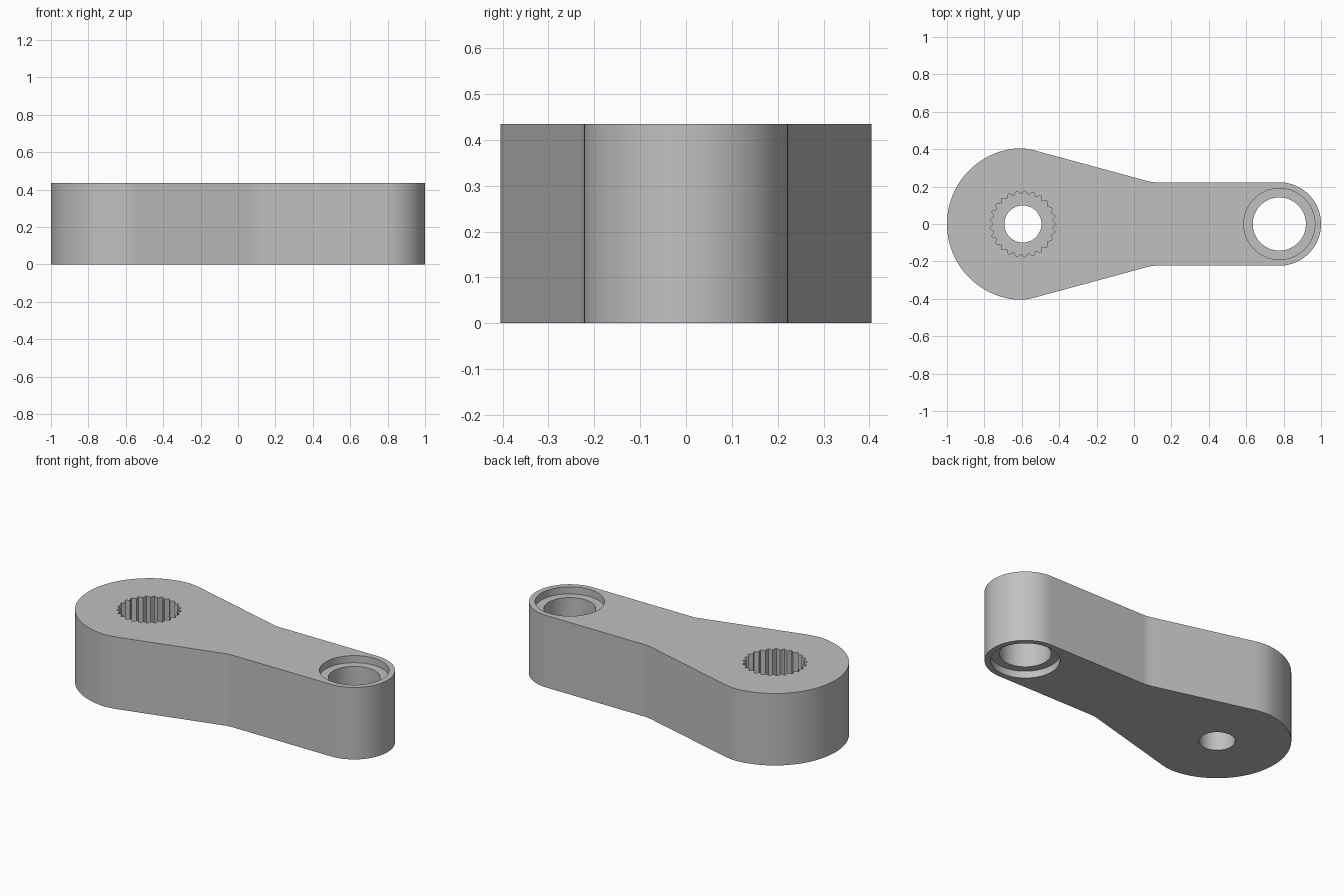
import bpy, bmesh
from math import sin, cos, pi, radians

cube = bpy.data.objects.get("Cube")
if cube:
    bpy.data.objects.remove(cube)

HEIGHT = 0.435
BIG_X, BIG_R = -0.594, 0.406
SMALL_X, SMALL_R = 0.777, 0.223
RECESS = 0.043
TEETH = 25

metal = bpy.data.materials.new("light grey")
metal.use_nodes = True
GREY = (0.53, 0.53, 0.53, 1)
metal.diffuse_color = GREY
metal.node_tree.nodes["Principled BSDF"].inputs["Base Color"].default_value = GREY


def arc(cx, r, start, end, steps):
    angles = [radians(start + (end - start) * i / steps) for i in range(steps + 1)]
    return [(cx + r * cos(a), r * sin(a)) for a in angles]


def blend(a, corner, b, steps=6):
    """Rounded corner between two points of an outline."""
    ts = [i / steps for i in range(steps + 1)]
    return [tuple((1 - t) ** 2 * p + 2 * t * (1 - t) * q + t * t * r
                  for p, q, r in zip(a, corner, b)) for t in ts]


def prism(name, outline, bottom, top):
    bm = bmesh.new()
    face = bm.faces.new([bm.verts.new((x, y, bottom)) for x, y in outline])
    extruded = bmesh.ops.extrude_face_region(bm, geom=[face])["geom"]
    verts = [v for v in extruded if isinstance(v, bmesh.types.BMVert)]
    bmesh.ops.translate(bm, verts=verts, vec=(0, 0, top - bottom))
    bmesh.ops.recalc_face_normals(bm, faces=bm.faces)
    mesh = bpy.data.meshes.new(name)
    bm.to_mesh(mesh)
    bm.free()
    mesh.materials.append(metal)
    obj = bpy.data.objects.new(name, mesh)
    bpy.context.collection.objects.link(obj)
    return obj


def circle(cx, r, steps=96):
    return arc(cx, r, 0, 360, steps)[:-1]


# Arm outline: small end, neck, tapered flank, big end; mirrored across y
upper = arc(SMALL_X, SMALL_R, 0, 90, 24)
upper += blend((0.12, SMALL_R), (0.095, SMALL_R), (0.06, 0.233))
upper += blend((-0.53, 0.393), (-0.58, 0.406), (-0.625, 0.405))
upper += arc(BIG_X, BIG_R, 96, 180, 28)
lower = [(x, -y) for x, y in reversed(upper[1:-1])]
arm = prism("lever_arm", upper + lower, 0, HEIGHT)

# Toothed socket outline
count = TEETH * 8
socket = []
for i in range(count):
    a = 2 * pi * i / count
    r = 0.168 + 0.009 * cos(TEETH * a)
    socket.append((BIG_X + r * cos(a), r * sin(a)))

# Holes: toothed socket over a screw hole, bearing bore recessed at both ends
cutters = [
    prism("socket_cutter", socket, 0.2, HEIGHT + 0.1),
    prism("screw_hole_cutter", circle(BIG_X, 0.099), -0.1, 0.3),
    prism("bore_cutter", circle(SMALL_X, 0.142), -0.1, HEIGHT + 0.1),
    prism("top_recess_cutter", circle(SMALL_X, 0.19), HEIGHT - RECESS, HEIGHT + 0.1),
    prism("bottom_recess_cutter", circle(SMALL_X, 0.19), -0.1, RECESS),
]
bpy.ops.object.select_all(action="DESELECT")
arm.select_set(True)
bpy.context.view_layer.objects.active = arm
for cutter in cutters:
    cutter.hide_render = True
    cut = arm.modifiers.new(cutter.name, "BOOLEAN")
    cut.operation = "DIFFERENCE"
    cut.solver = "EXACT"
    cut.object = cutter
    bpy.ops.object.modifier_apply(modifier=cut.name)
    bpy.data.objects.remove(cutter)

bpy.ops.object.shade_smooth_by_angle(angle=radians(30))
